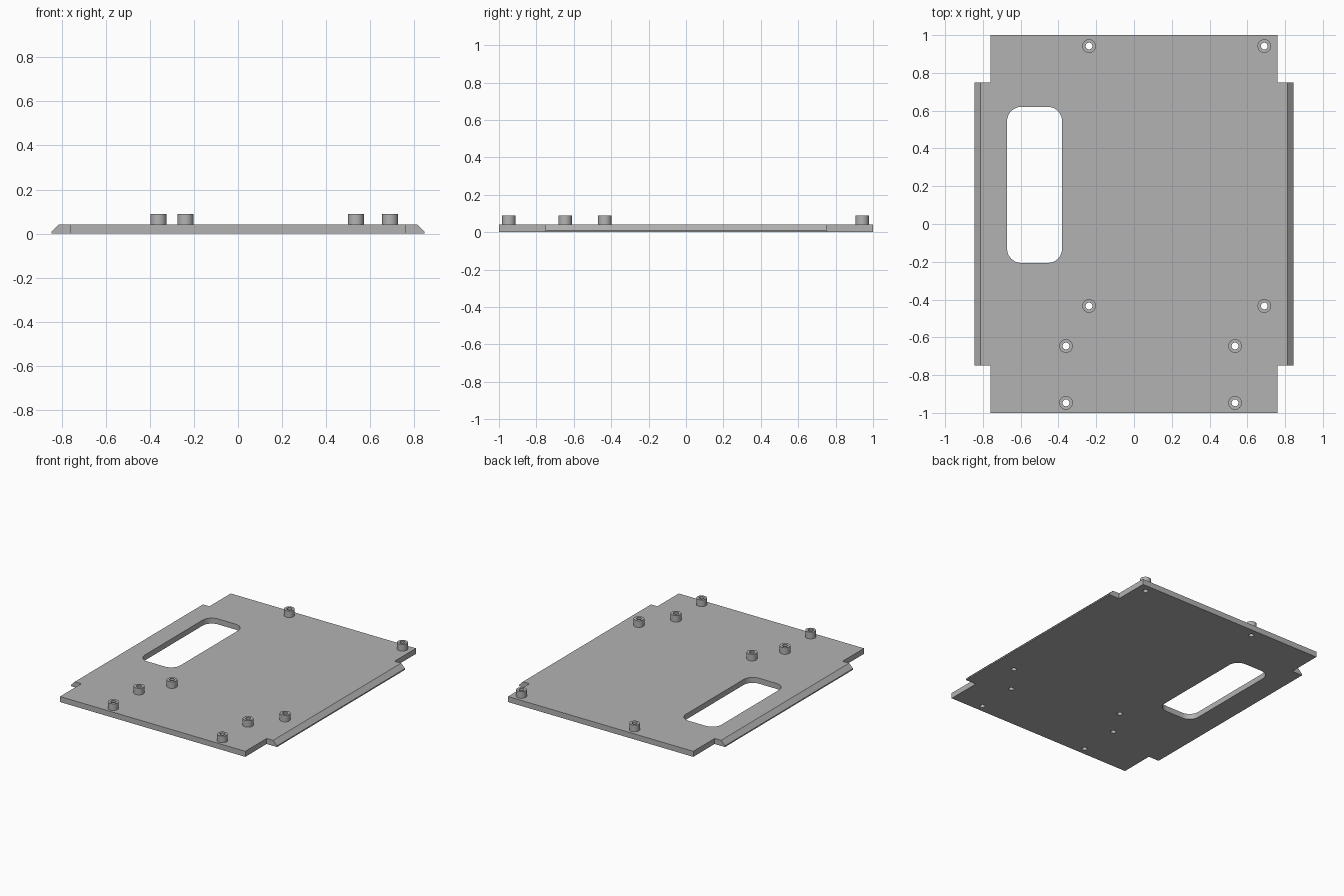
import bpy
import bmesh
import math

cube = bpy.data.objects.get("Cube")
if cube:
    bpy.data.objects.remove(cube, do_unlink=True)

THICK, TOP = 0.041, 0.09          # plate top and standoff top
OUTER, BORE = 0.036, 0.018        # standoff radii
STANDOFFS = [(x, y) for xs, ys in (((-0.238, 0.69), (0.942, -0.434)),
                                   ((-0.36, 0.535), (-0.646, -0.947)))
             for x in xs for y in ys]

metal = bpy.data.materials.new("grey metal")
metal.use_nodes = True
grey = (0.45, 0.45, 0.45, 1)
metal.diffuse_color = grey
metal.node_tree.nodes["Principled BSDF"].inputs["Base Color"].default_value = grey


def make_object(name, bm):
    bmesh.ops.recalc_face_normals(bm, faces=bm.faces)
    mesh = bpy.data.meshes.new(name)
    bm.to_mesh(mesh)
    bm.free()
    obj = bpy.data.objects.new(name, mesh)
    bpy.context.collection.objects.link(obj)
    mesh.materials.append(metal)
    return obj


def add_prism(bm, outline, z0, z1):
    face = bm.faces.new([bm.verts.new((x, y, z0)) for x, y in outline])
    ext = bmesh.ops.extrude_face_region(bm, geom=[face])
    verts = [g for g in ext["geom"] if isinstance(g, bmesh.types.BMVert)]
    bmesh.ops.translate(bm, verts=verts, vec=(0, 0, z1 - z0))


def circle(cx, cy, r, n=32):
    return [(cx + r * math.cos(2 * math.pi * i / n),
             cy + r * math.sin(2 * math.pi * i / n)) for i in range(n)]


def rounded_rect(x0, x1, y0, y1, r, n=8):
    pts = []
    corners = ((x1 - r, y1 - r), (x0 + r, y1 - r), (x0 + r, y0 + r), (x1 - r, y0 + r))
    for k, (cx, cy) in enumerate(corners):
        for i in range(n + 1):
            a = math.pi / 2 * (k + i / n)
            pts.append((cx + r * math.cos(a), cy + r * math.sin(a)))
    return pts


def smooth(obj):
    bpy.ops.object.select_all(action="DESELECT")
    obj.select_set(True)
    bpy.context.view_layer.objects.active = obj
    bpy.ops.object.shade_smooth_by_angle(angle=math.radians(30))


# Base plate with a chamfered flange along each side
quarter = [(0.845, 0.75), (0.76, 0.75), (0.76, 1.0)]
outline = (quarter + [(-x, y) for x, y in reversed(quarter)]
           + [(-x, -y) for x, y in quarter]
           + [(x, -y) for x, y in reversed(quarter)])
bm = bmesh.new()
add_prism(bm, outline, 0, THICK)
rims = [e for e in bm.edges
        if all(abs(v.co.x) > 0.8 and v.co.z > 0.02 for v in e.verts)]
bmesh.ops.bevel(bm, geom=rims, offset=0.032, segments=1, affect="EDGES")
plate = make_object("base_plate", bm)

# Window and screw holes cut through the plate
bm = bmesh.new()
add_prism(bm, rounded_rect(-0.672, -0.381, -0.206, 0.62, 0.075), -0.1, 0.2)
for x, y in STANDOFFS:
    add_prism(bm, circle(x, y, BORE), -0.1, 0.2)
cutter = make_object("hole_cutter", bm)
cutter.hide_render = True
cut = plate.modifiers.new("holes", "BOOLEAN")
cut.operation = "DIFFERENCE"
cut.solver = "EXACT"
cut.object = cutter
bpy.context.view_layer.objects.active = plate
bpy.ops.object.modifier_apply(modifier=cut.name)
bpy.data.objects.remove(cutter, do_unlink=True)
smooth(plate)

# Hollow standoffs: outer wall, top ring and bore
for i, (x, y) in enumerate(STANDOFFS):
    bm = bmesh.new()
    rings = [[bm.verts.new((px, py, z)) for px, py in circle(x, y, r)]
             for r, z in ((OUTER, THICK), (OUTER, TOP), (BORE, TOP), (BORE, THICK))]
    for a, b in zip(rings, rings[1:] + rings[:1]):
        for j in range(len(a)):
            k = (j + 1) % len(a)
            bm.faces.new((a[j], a[k], b[k], b[j]))
    smooth(make_object(f"standoff_{i + 1}", bm))
